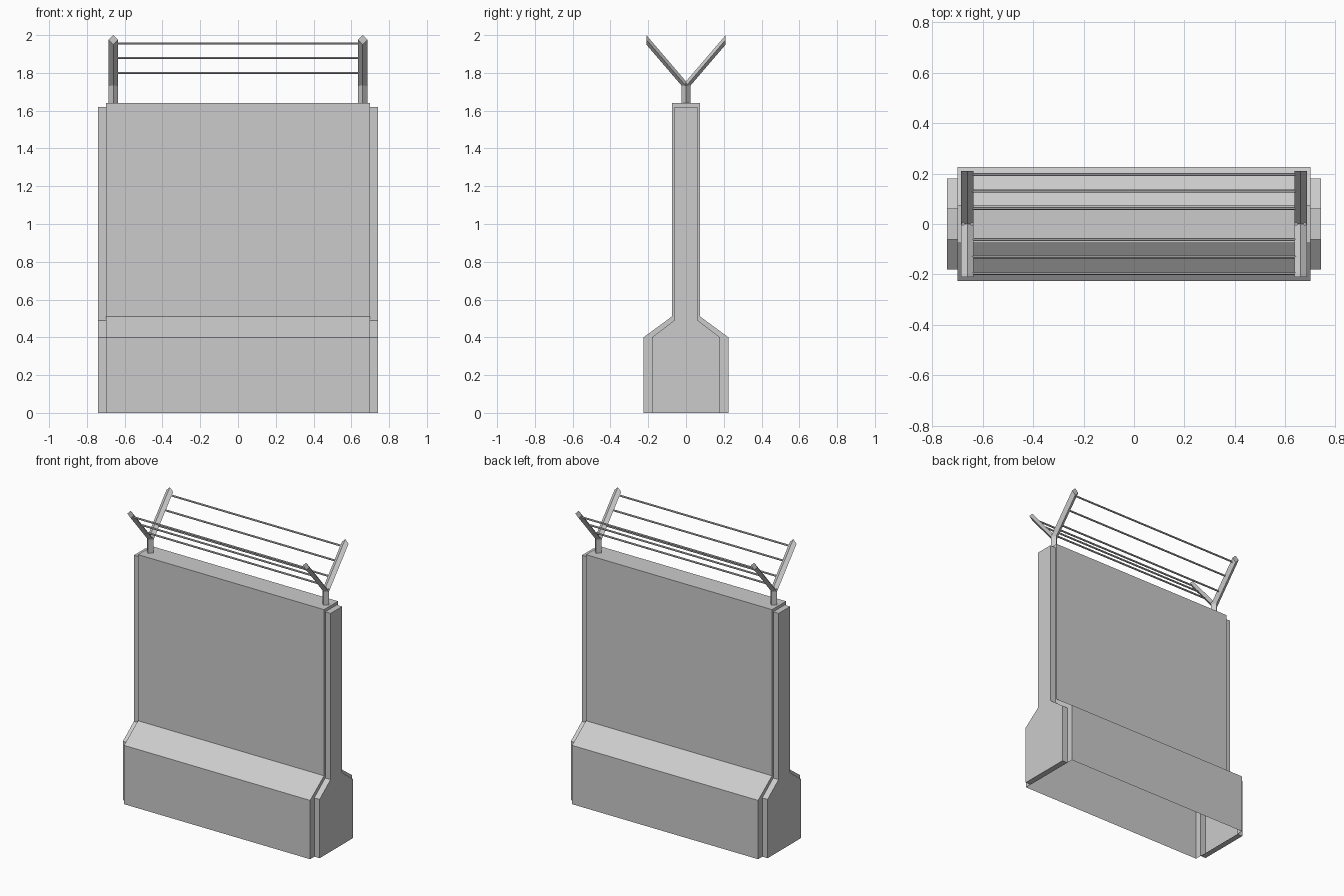
import bpy, bmesh, math
from mathutils import Vector

if "Cube" in bpy.data.objects:
    bpy.data.objects.remove(bpy.data.objects["Cube"])


def finish(name, bm):
    mesh = bpy.data.meshes.new(name)
    bm.to_mesh(mesh)
    bm.free()
    obj = bpy.data.objects.new(name, mesh)
    bpy.context.collection.objects.link(obj)
    return obj


def mirrored(half):
    # half profile (y, z) from bottom to top, closed on the other side
    return half + [(-y, z) for y, z in reversed(half)]


def loft(name, rings, caps=True):
    # skin a series of equal-length point rings
    bm = bmesh.new()
    rows = [[bm.verts.new(p) for p in r] for r in rings]
    n = len(rows[0])
    for a, b in zip(rows, rows[1:]):
        for i in range(n):
            j = (i + 1) % n
            bm.faces.new((a[i], a[j], b[j], b[i]))
    if caps:
        bm.faces.new(rows[0])
        bm.faces.new(rows[-1])
    bmesh.ops.recalc_face_normals(bm, faces=bm.faces)
    return bm


# Wall shell: stepped ends and an open underside between them
body = mirrored([(0.225, 0), (0.225, 0.40), (0.075, 0.51), (0.075, 1.64)])
end = mirrored([(0.18, 0), (0.18, 0.40), (0.062, 0.49), (0.062, 1.62)])
sections = [(-0.74, end), (-0.70, end), (-0.70, body),
            (0.70, body), (0.70, end), (0.74, end)]
bm = loft("wall", [[(x, y, z) for y, z in prof] for x, prof in sections])
bottom = [f for f in bm.faces
          if all(v.co.z < 1e-5 for v in f.verts)
          and abs(f.calc_center_median().x) < 0.69]
bmesh.ops.delete(bm, geom=bottom, context='FACES_ONLY')
finish("wall", bm)

# Y-shaped wire holders of diamond section
R = 0.025
for side, sx in (("left", -0.66), ("right", 0.66)):
    post = [[(sx + R, 0, z), (sx, R, z), (sx - R, 0, z), (sx, -R, z)]
            for z in (1.63, 1.745)]
    finish(side + "_post", loft("post", post))
    for face, s in (("front", -1), ("back", 1)):
        arm = [[(sx + R, s * y, z), (sx, s * y, z + R),
                (sx - R, s * y, z), (sx, s * y, z - R)]
               for y, z in ((0, 1.73), (0.21, 1.975))]
        finish(f"{side}_{face}_arm", loft("arm", arm))

# Three wires along each row of arms
for face, s in (("front", -1), ("back", 1)):
    for k, (y, z) in enumerate(((0.062, 1.80), (0.13, 1.88), (0.196, 1.955))):
        bpy.ops.mesh.primitive_cylinder_add(
            vertices=6, radius=0.006, depth=1.30,
            location=(0, s * y, z), rotation=(0, math.pi / 2, 0))
        bpy.context.object.name = f"{face}_wire_{k + 1}"
